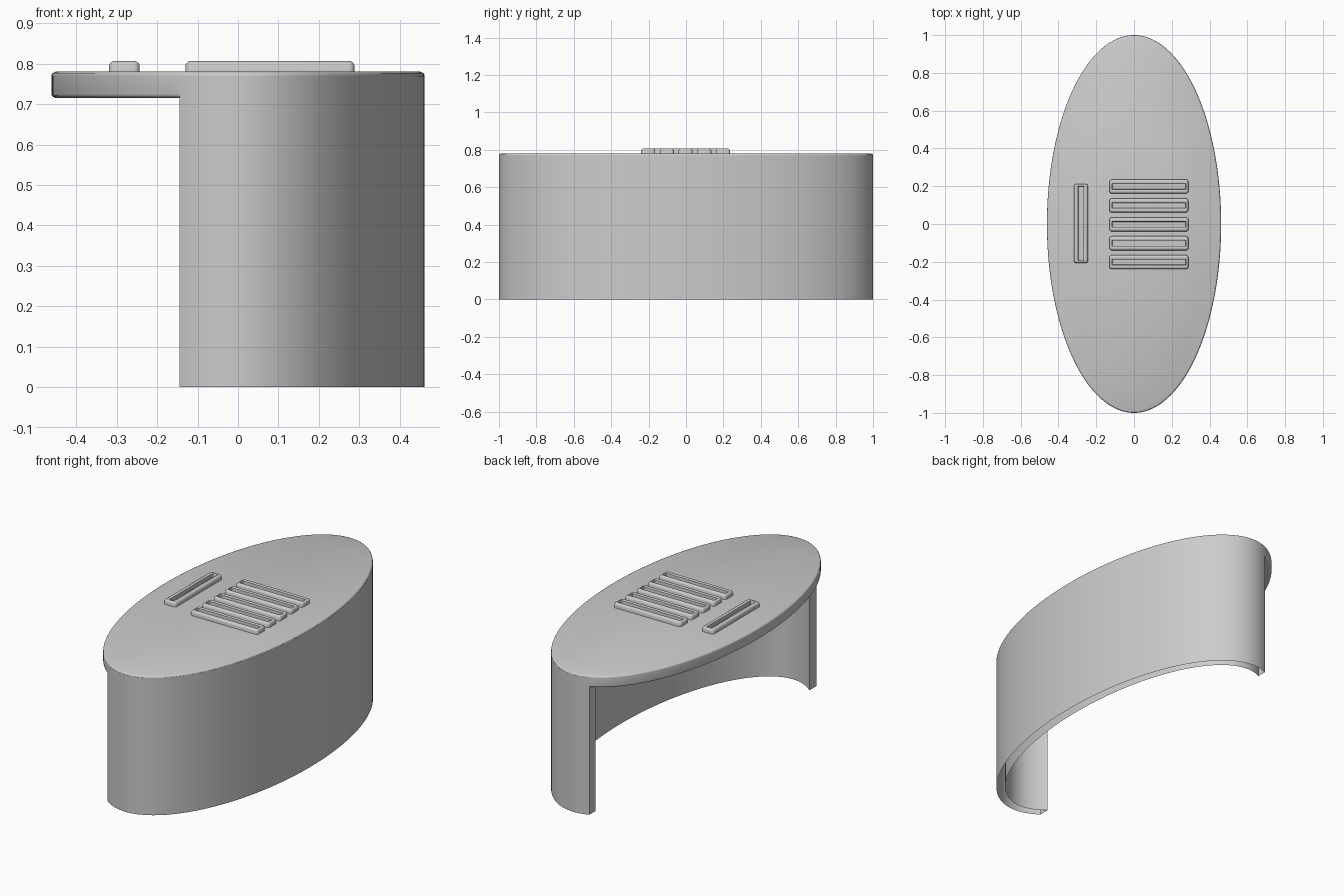
import bpy, bmesh, math

if "Cube" in bpy.data.objects:
    bpy.data.objects.remove(bpy.data.objects["Cube"])

RX, RY = 0.461, 0.9995    # outer ellipse radii
WALL = 0.05               # wall thickness
TOP, UNDER = 0.78, 0.715  # top plate heights
END_FRONT, END_BACK = -0.145, -0.087  # x where the wall stops on each side


def loft(name, rings, angle=40, open_side=None):
    """Skin closed rings of equal length and cap both ends."""
    bm = bmesh.new()
    vs = [[bm.verts.new(p) for p in ring] for ring in rings]
    n = len(vs[0])
    for a, b in zip(vs, vs[1:]):
        for i in range(n):
            j = (i + 1) % n
            if i != open_side:
                bm.faces.new((a[i], a[j], b[j], b[i]))
    bm.faces.new(vs[0][::-1])
    bm.faces.new(vs[-1])
    bmesh.ops.recalc_face_normals(bm, faces=bm.faces)
    me = bpy.data.meshes.new(name)
    bm.to_mesh(me)
    bm.free()
    ob = bpy.data.objects.new(name, me)
    bpy.context.collection.objects.link(ob)
    bpy.ops.object.select_all(action='DESELECT')
    ob.select_set(True)
    bpy.context.view_layer.objects.active = ob
    bpy.ops.object.shade_smooth_by_angle(angle=math.radians(angle))
    return ob


def ellipse(inset, z, n=192):
    return [((RX - inset) * math.cos(2 * math.pi * i / n),
             (RY - inset) * math.sin(2 * math.pi * i / n), z) for i in range(n)]


def rounded_rect(cx, cy, hx, hy, r, z, seg=4):
    pts = []
    for k, (ux, uy) in enumerate(((1, 1), (-1, 1), (-1, -1), (1, -1))):
        for i in range(seg + 1):
            a = math.pi / 2 * (k + i / seg)
            pts.append((cx + ux * (hx - r) + r * math.cos(a),
                        cy + uy * (hy - r) + r * math.sin(a), z))
    return pts


# Oval top plate with softened rims
B = 0.01
steps = [B * k / 3 for k in range(4)]
arc = [(B - math.sqrt(B * B - (B - s) ** 2), s) for s in steps]
profile = [(i, UNDER + s) for i, s in arc] + [(i, TOP - s) for i, s in reversed(arc)]
loft("top_plate", [ellipse(i, z) for i, z in profile])

# Curved hollow wall, open underneath, swept along the ellipse
N = 160
ox, oy = RX + 0.0005, RY + 0.0005
ix, iy = RX - WALL, RY - WALL
sections = []
for k in range(N + 1):
    f = k / N
    to = -math.acos(END_FRONT / ox) * (1 - f) + math.acos(END_BACK / ox) * f
    ti = -math.acos(END_FRONT / ix) * (1 - f) + math.acos(END_BACK / ix) * f
    xo, yo = ox * math.cos(to), oy * math.sin(to)
    xi, yi = ix * math.cos(ti), iy * math.sin(ti)
    zt = TOP - B
    sections.append([(xo, yo, 0), (xo, yo, zt), (xi, yi, zt), (xi, yi, 0)])
loft("curved_wall", sections, open_side=3)


# Raised vent frames with a recessed slot (thinner rim at the short ends)
def vent(name, cx, cy, sx, sy):
    prof = [(0, 0.775, 0.014), (0, 0.796, 0.014), (0.003, 0.802, 0.011),
            (0.009, 0.806, 0.006), (0.019, 0.806, 0.003),
            (0.023, 0.803, 0.002), (0.024, 0.783, 0.002)]
    rings = []
    for i, z, r in prof:
        e = i if i < 0.01 else 0.009 + (i - 0.009) * 0.4
        dx, dy = (e, i) if sx > sy else (i, e)
        rings.append(rounded_rect(cx, cy, sx / 2 - dx, sy / 2 - dy, r, z))
    loft(name, rings, 50)


for k in range(5):
    vent(f"vent_bar_{k + 1}", 0.079, 0.198 - 0.1 * k, 0.418, 0.075)
vent("cross_bar", -0.281, 0.003, 0.075, 0.42)
